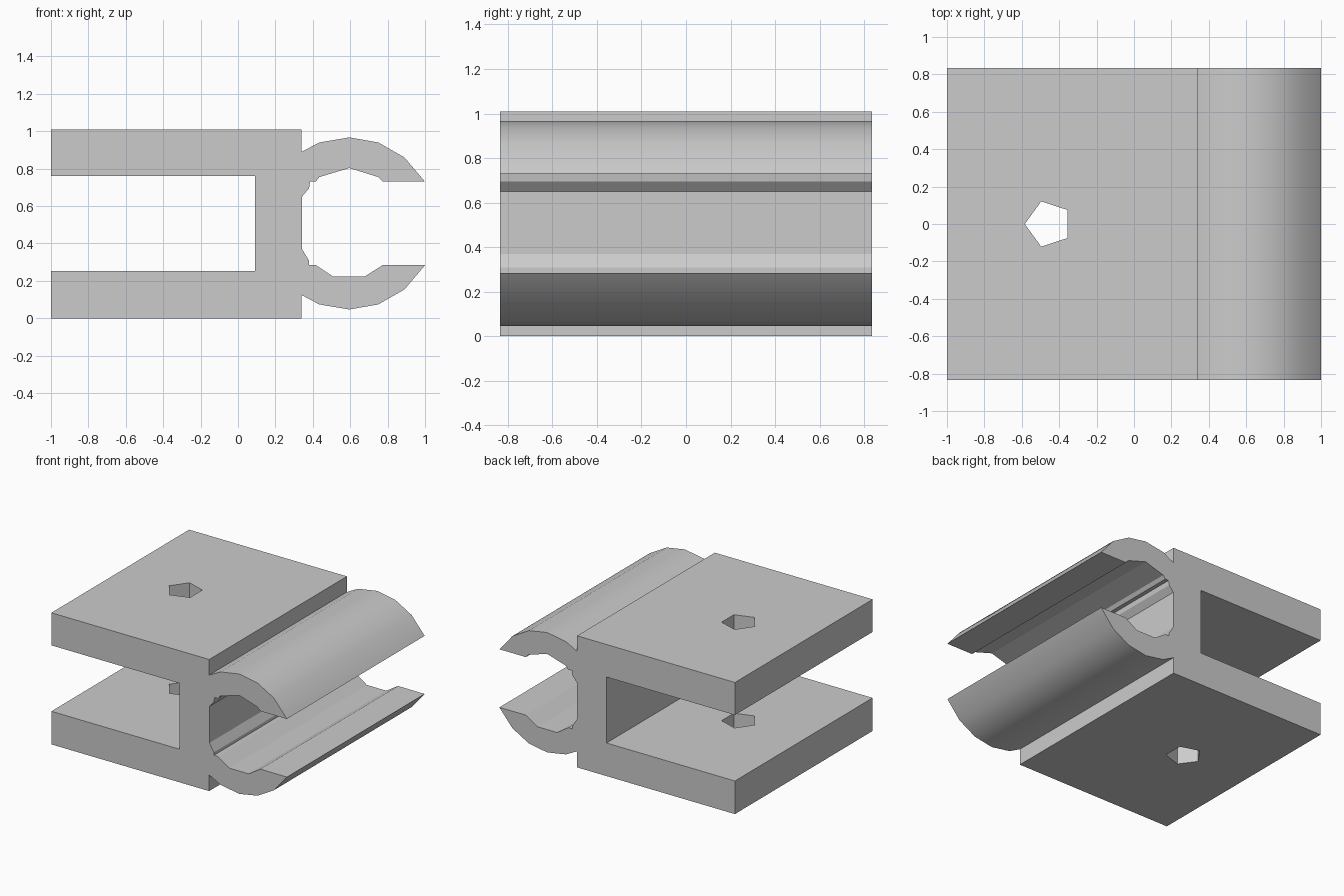
import bpy, bmesh, math

if "Cube" in bpy.data.objects:
    bpy.data.objects.remove(bpy.data.objects["Cube"])

HALF = 0.835          # half depth along y
MID = 0.507           # height of the mirror plane


def extrude_profile(name, pts):
    """Close an x-z outline and extrude it along y."""
    bm = bmesh.new()
    face = bm.faces.new([bm.verts.new((x, -HALF, z)) for x, z in pts])
    geo = bmesh.ops.extrude_face_region(bm, geom=[face])["geom"]
    bmesh.ops.translate(bm, vec=(0, 2 * HALF, 0),
                        verts=[v for v in geo if isinstance(v, bmesh.types.BMVert)])
    bmesh.ops.recalc_face_normals(bm, faces=bm.faces)
    mesh = bpy.data.meshes.new(name)
    bm.to_mesh(mesh)
    bm.free()
    ob = bpy.data.objects.new(name, mesh)
    bpy.context.collection.objects.link(ob)
    return ob


# Outer outline of the bracket's upper half: slot, plate, then clip arm
upper = [(0.09, 0.76), (-1, 0.76), (-1, 1.01), (0.34, 1.01), (0.34, 0.89),
         (0.435, 0.94), (0.595, 0.967), (0.75, 0.94), (0.89, 0.86), (1, 0.73)]
lower = [(x, 2 * MID - z) for x, z in reversed(upper)]
lower = [(x, 0.0 if z < 0.01 else z) for x, z in lower]

# Inside of the clip, top to bottom
inner = [(0.775, 0.73), (0.75, 0.755), (0.595, 0.803), (0.435, 0.755),
         (0.415, 0.73), (0.385, 0.73), (0.38, 0.695), (0.342, 0.65),
         (0.342, 0.37), (0.38, 0.308), (0.38, 0.285), (0.415, 0.285),
         (0.51, 0.222), (0.675, 0.222), (0.775, 0.285)]

bracket = extrude_profile("clip_bracket", upper + inner + lower)

# Five-sided bolt hole through both plates
bpy.ops.mesh.primitive_cylinder_add(vertices=5, radius=0.127, depth=2,
                                    location=(-0.457, 0, 0.5),
                                    rotation=(0, 0, math.pi / 2))
cutter = bpy.context.object
cutter.name = "bolt_hole_cutter"
cutter.hide_render = True
mod = bracket.modifiers.new("bolt_hole", "BOOLEAN")
mod.operation = "DIFFERENCE"
mod.solver = "EXACT"
mod.object = cutter

bpy.ops.object.select_all(action="DESELECT")
bracket.select_set(True)
bpy.context.view_layer.objects.active = bracket
bpy.ops.object.modifier_apply(modifier=mod.name)
bpy.data.objects.remove(cutter)
bpy.ops.object.shade_smooth_by_angle(angle=math.radians(30))

# Single plain grey
grey = bpy.data.materials.new("plain_grey")
grey.diffuse_color = (0.6, 0.6, 0.6, 1)
grey.use_nodes = True
grey.node_tree.nodes["Principled BSDF"].inputs["Base Color"].default_value = grey.diffuse_color
bracket.data.materials.clear()
bracket.data.materials.append(grey)
